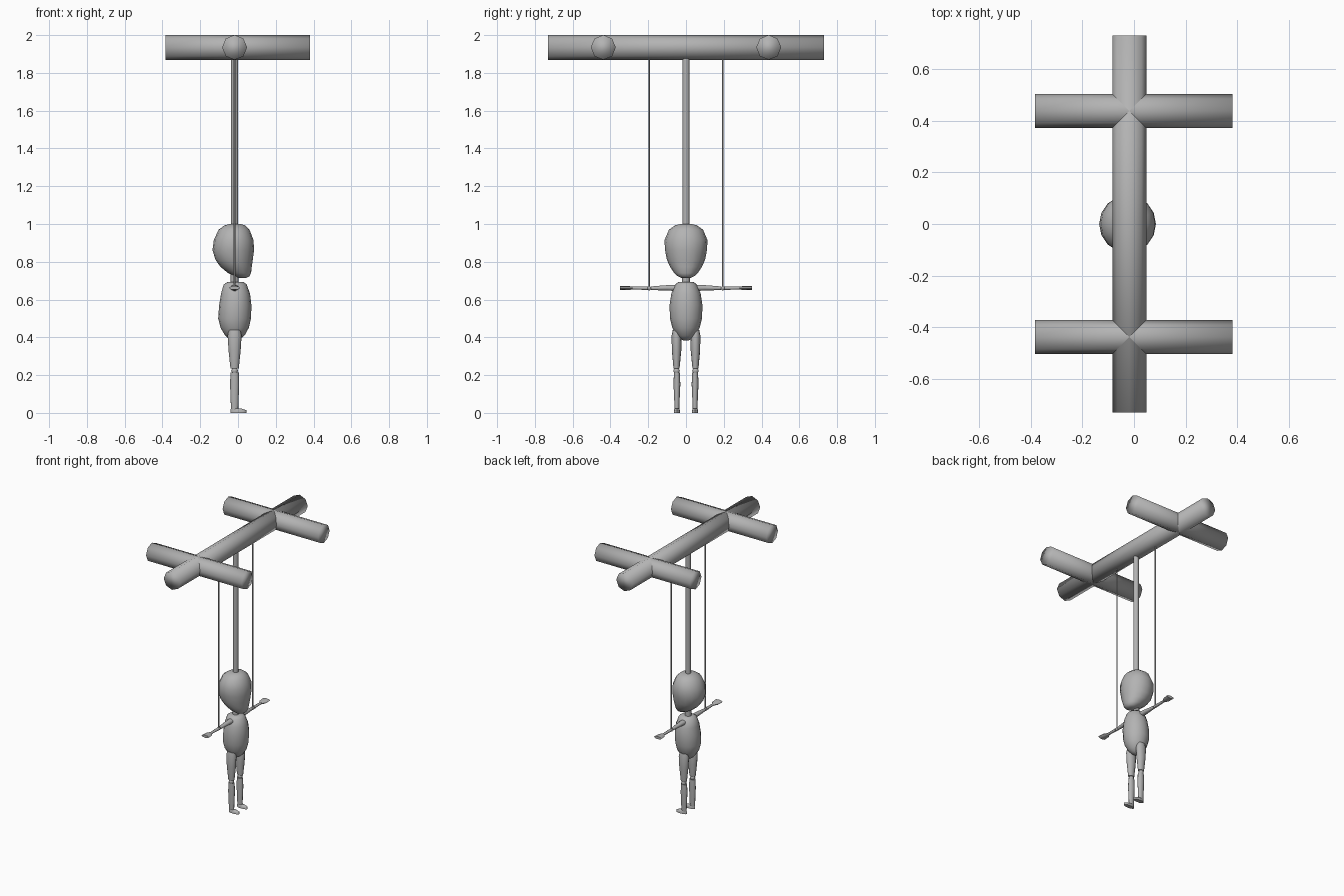
import bpy, bmesh, math

if "Cube" in bpy.data.objects:
    bpy.data.objects.remove(bpy.data.objects["Cube"])

grey = bpy.data.materials.new("plain grey")
grey.diffuse_color = (0.45, 0.45, 0.45, 1)
grey.use_nodes = True
grey.node_tree.nodes["Principled BSDF"].inputs["Base Color"].default_value = grey.diffuse_color
CX = -0.018  # the puppet and its control bar hang on this x


def loft(name, axis, sides, rings, sharp=60):
    """Skin rings (t, c1, r1, c2, r2) along an axis; c/r are centre and radius on the other two axes."""
    bm = bmesh.new()
    loops = []
    for t, c1, r1, c2, r2 in rings:
        loop = []
        for i in range(sides):
            a = 2 * math.pi * i / sides
            u, v = c1 + r1 * math.cos(a), c2 + r2 * math.sin(a)
            co = {"x": (t, u, v), "y": (u, t, v), "z": (u, v, t)}[axis]
            loop.append(bm.verts.new(co))
        loops.append(loop)
    for a, b in zip(loops, loops[1:]):
        for i in range(sides):
            j = (i + 1) % sides
            bm.faces.new((a[i], a[j], b[j], b[i]))
    bm.faces.new(loops[0])
    bm.faces.new(loops[-1])
    bmesh.ops.recalc_face_normals(bm, faces=bm.faces[:])
    me = bpy.data.meshes.new(name)
    bm.to_mesh(me)
    bm.free()
    me.materials.append(grey)
    ob = bpy.data.objects.new(name, me)
    bpy.context.collection.objects.link(ob)
    bpy.ops.object.select_all(action="DESELECT")
    ob.select_set(True)
    bpy.context.view_layer.objects.active = ob
    bpy.ops.object.shade_smooth_by_angle(angle=math.radians(sharp))
    return ob


def rod(name, axis, sides, t0, t1, c1, c2, r, sharp=60):
    return loft(name, axis, sides, [(t0, c1, r, c2, r), (t1, c1, r, c2, r)], sharp)


def ball(name, x, y, z, r):
    angles = [math.radians(d) for d in (-80, -45, 0, 45, 80)]
    return loft(name, "z", 10, [(z + r * math.sin(a), x, r * math.cos(a), y, r * math.cos(a)) for a in angles])


def span(z, x0, x1, ry):
    """Ring spanning x0..x1 with half depth ry in y."""
    return (z, (x0 + x1) / 2, (x1 - x0) / 2, 0, ry)


# Control bar: one long beam with two crossbars
rod("long_beam", "y", 8, -0.73, 0.73, CX, 1.935, 0.066, 100)
for side, tag in ((-1, "near"), (1, "far")):
    rod("crossbar_" + tag, "x", 8, -0.384, 0.381, side * 0.438, 1.935, 0.066, 100)

# Central rod and neck
rod("head_rod", "z", 12, 0.98, 1.89, CX, 0, 0.019)
rod("neck", "z", 12, 0.67, 0.75, CX, 0, 0.021)

# Head with the chin pushed forward to +x
loft("head", "z", 16, [
    span(1.0, -0.045, 0.015, 0.03),
    span(0.993, -0.07, 0.036, 0.058),
    span(0.97, -0.103, 0.061, 0.09),
    span(0.915, -0.128, 0.082, 0.114),
    span(0.862, -0.135, 0.085, 0.111),
    span(0.81, -0.119, 0.078, 0.101),
    span(0.773, -0.093, 0.073, 0.084),
    span(0.74, -0.052, 0.069, 0.062),
    span(0.723, -0.015, 0.06, 0.043),
    span(0.715, 0.0, 0.045, 0.025)])

# Egg-shaped torso
loft("torso", "z", 16, [
    span(0.693, -0.055, 0.03, 0.04),
    span(0.68, -0.076, 0.046, 0.058),
    span(0.63, -0.09, 0.064, 0.078),
    span(0.57, -0.1, 0.071, 0.087),
    span(0.5, -0.105, 0.069, 0.085),
    span(0.45, -0.092, 0.057, 0.072),
    span(0.41, -0.068, 0.035, 0.05),
    span(0.39, -0.047, 0.01, 0.028),
    span(0.383, -0.035, -0.005, 0.014)])

for s, tag in ((-1, "right"), (1, "left")):
    # String down to the elbow
    rod("string_" + tag, "z", 6, 0.66, 1.89, CX, s * 0.195, 0.005)
    # Arm held straight out
    loft("upper_arm_" + tag, "y", 10, [
        (s * 0.04, CX, 0.022, 0.662, 0.018),
        (s * 0.1, CX, 0.018, 0.662, 0.015),
        (s * 0.185, CX, 0.01, 0.66, 0.01)])
    ball("elbow_" + tag, CX, s * 0.195, 0.66, 0.012)
    loft("forearm_" + tag, "y", 10, [
        (s * 0.203, CX, 0.011, 0.66, 0.01),
        (s * 0.29, CX, 0.009, 0.661, 0.007)])
    loft("hand_" + tag, "y", 8, [
        (s * 0.283, CX, 0.01, 0.661, 0.008),
        (s * 0.31, CX, 0.026, 0.661, 0.011),
        (s * 0.35, CX, 0.03, 0.662, 0.01)])
    # Jointed leg
    y = s * 0.05
    loft("thigh_" + tag, "z", 12, [
        (0.44, CX, 0.03, y, 0.02),
        (0.41, CX, 0.037, y, 0.026),
        (0.33, CX, 0.032, y, 0.025),
        (0.235, CX, 0.022, y, 0.016)])
    ball("knee_" + tag, CX, y, 0.223, 0.018)
    loft("shin_" + tag, "z", 12, [
        (0.213, CX, 0.022, s * 0.048, 0.016),
        (0.15, CX, 0.024, s * 0.048, 0.018),
        (0.015, CX, 0.019, s * 0.048, 0.012)])
    # Foot: flat sole pointing to +x
    loft("foot_" + tag, "z", 12, [
        (0.0, 0.002, 0.042, s * 0.048, 0.016),
        (0.014, 0.002, 0.042, s * 0.048, 0.016),
        (0.022, -0.008, 0.03, s * 0.048, 0.012)])
